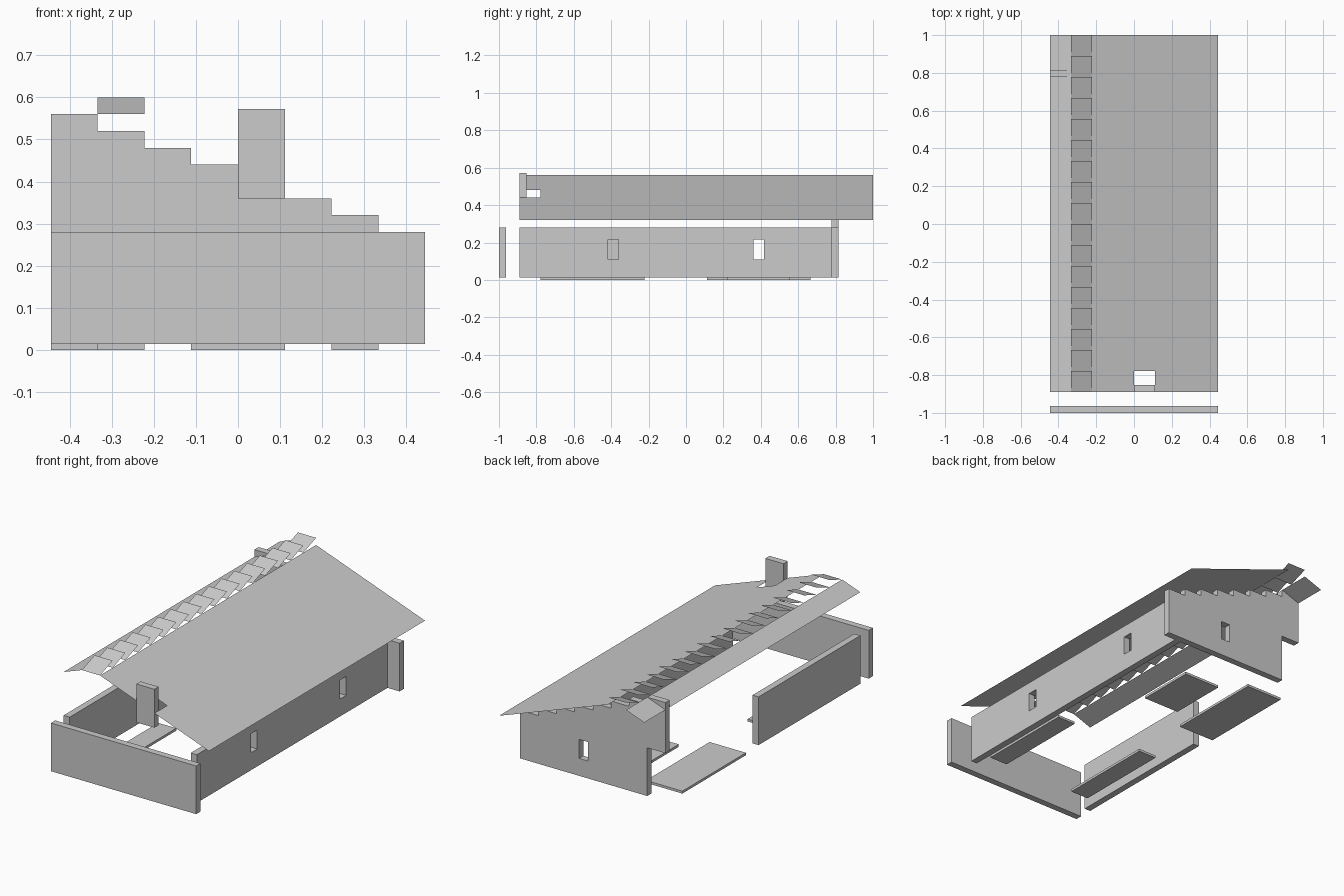
import bpy, bmesh

if "Cube" in bpy.data.objects:
    bpy.data.objects.remove(bpy.data.objects["Cube"])

U = 1 / 9            # plan module
T = U / 3            # wall thickness
BASE = 0.0135        # top of the floor slabs, foot of the walls
STEP = 0.04          # rise of the roof per module
EAVE = 0.28          # top of the low walls
FRONT, BACK = -8 * U, 1.0

grey = bpy.data.materials.new("plaster_grey")
grey.diffuse_color = (0.6, 0.6, 0.6, 1)
grey.use_nodes = True
grey.node_tree.nodes["Principled BSDF"].inputs["Base Color"].default_value = grey.diffuse_color


def finish(name, bm):
    bmesh.ops.remove_doubles(bm, verts=bm.verts, dist=1e-5)
    me = bpy.data.meshes.new(name)
    bm.to_mesh(me)
    bm.free()
    me.materials.append(grey)
    ob = bpy.data.objects.new(name, me)
    bpy.context.collection.objects.link(ob)
    return ob


def sheet(name, polys, push=None):
    """Flat faces, optionally extruded along push into a solid."""
    bm = bmesh.new()
    for pts in polys:
        bm.faces.new([bm.verts.new(p) for p in pts])
    if push:
        res = bmesh.ops.extrude_face_region(bm, geom=bm.faces[:], use_keep_orig=True)
        bmesh.ops.translate(bm, vec=push, verts=[g for g in res["geom"] if isinstance(g, bmesh.types.BMVert)])
        bmesh.ops.recalc_face_normals(bm, faces=bm.faces)
    return finish(name, bm)


def box(name, x, y, z):
    base = [(x[0], y[0], z[0]), (x[1], y[0], z[0]), (x[1], y[1], z[0]), (x[0], y[1], z[0])]
    return sheet(name, [base], (0, 0, z[1] - z[0]))


def cut_window(wall, x, y):
    cutter = box("window_cutter", x, y, (0.11, 0.215))
    cutter.hide_render = True
    cutter.hide_viewport = True
    mod = wall.modifiers.new("window", "BOOLEAN")
    mod.operation = "DIFFERENCE"
    mod.solver = "EXACT"
    mod.object = cutter


# Low walls
box("front_wall", (-4 * U, 4 * U), (-1, -1 + T), (BASE, EAVE))
box("left_wall", (-4 * U, -4 * U + T), (FRONT, 0), (BASE, EAVE))
right = box("right_wall", (3 * U, 3 * U + T), (FRONT, 7 * U), (BASE, EAVE))
for s in (-3.5, 3.5):
    cut_window(right, (3 * U - 0.05, 3 * U + T + 0.05), ((s - 0.25) * U, (s + 0.25) * U))

# Stepped back wall with an open doorway at its left end
y0 = 7 * U
outline = [(4 * U, y0, BASE)]
for i in range(8):
    z = EAVE + i * STEP
    outline += [((4 - i) * U, y0, z), ((3 - i) * U, y0, z)]
outline += [(-4 * U, y0, EAVE), (-3 * U, y0, EAVE), (-3 * U, y0, BASE)]
back = sheet("back_wall", [outline], (0, T, 0))
cut_window(back, (0.25 * U, 0.75 * U), (y0 - 0.05, y0 + T + 0.05))

# Floor slabs, in plan modules
for i, (xa, xb, ya, yb) in enumerate([(2, 3, -7, -2), (-3, -2, -7, -2), (-1, 1, 2, 5), (-4, -2, 1, 6)]):
    box(f"floor_slab_{i + 1}", (xa * U, xb * U), (ya * U, yb * U), (0, BASE))

# Chimney
box("chimney", (0, U), (FRONT, FRONT + T), (0.36, 0.5725))

# Right roof slope, notched around the chimney
plan = [(-2 * U, FRONT), (0, FRONT), (0, FRONT + U), (U, FRONT + U), (U, FRONT),
        (4 * U, FRONT), (4 * U, BACK), (-2 * U, BACK)]
sheet("right_roof", [[(x, y, 0.32 + (4 - x / U) * STEP) for x, y in plan]])

# Left roof slope
sheet("left_roof", [[(-4 * U, FRONT, 0.52), (-3 * U, FRONT, 0.56), (-3 * U, BACK, 0.56), (-4 * U, BACK, 0.52)]])

# Ridge louvres, each rising toward the back
louvres = []
for i in range(17):
    a, b = FRONT + i * U, FRONT + (i + 1) * U
    louvres.append([(-3 * U, a, 0.56), (-2 * U, a, 0.56), (-2 * U, b, 0.60), (-3 * U, b, 0.60)])
sheet("ridge_louvres", louvres)
